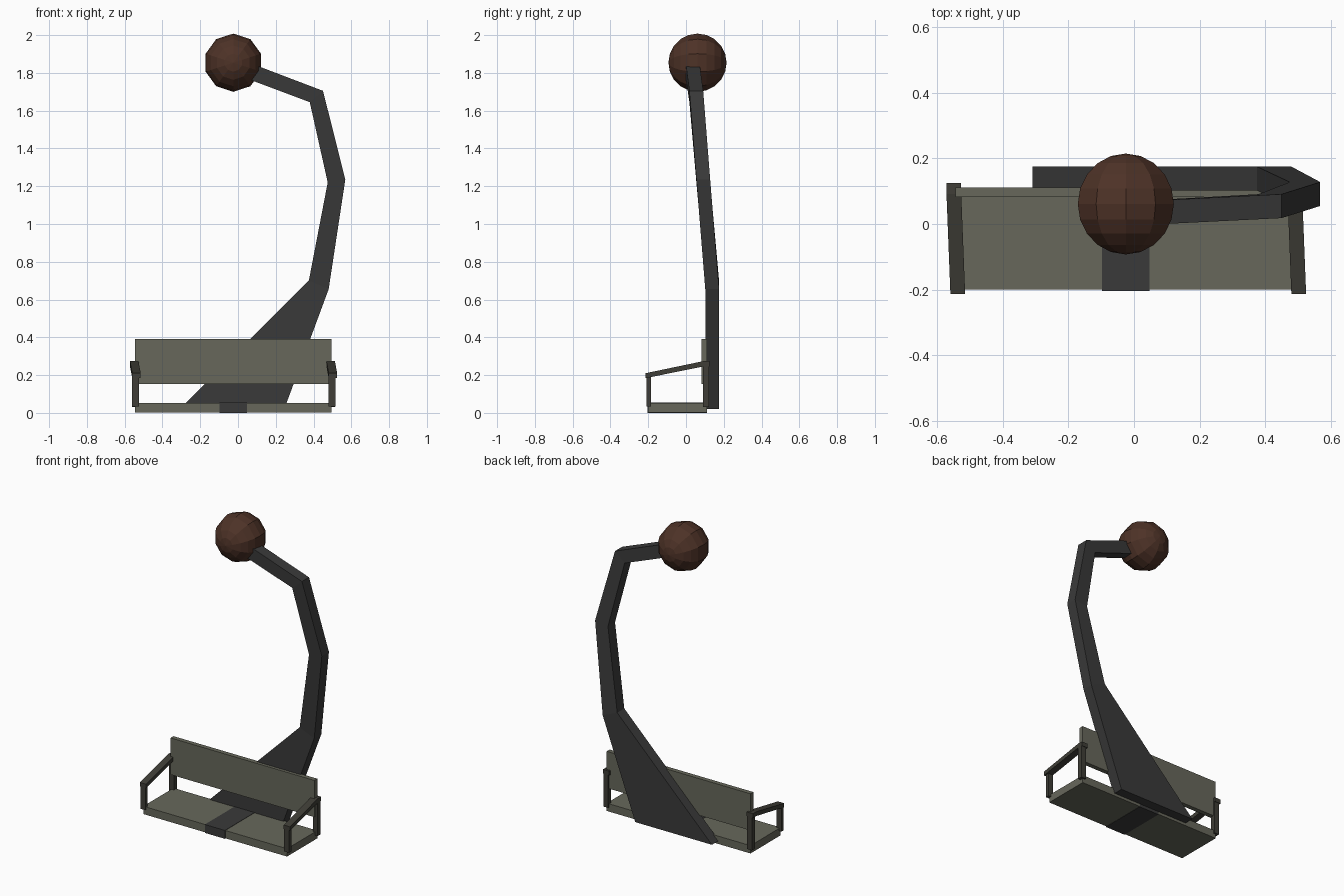
import bpy, bmesh, math
from mathutils import Matrix

if "Cube" in bpy.data.objects:
    bpy.data.objects.remove(bpy.data.objects["Cube"])


def material(name, rgb):
    m = bpy.data.materials.new(name)
    m.diffuse_color = (*rgb, 1)
    m.use_nodes = True
    m.node_tree.nodes["Principled BSDF"].inputs["Base Color"].default_value = m.diffuse_color
    return m


SLAT = material("olive_slats", (0.135, 0.137, 0.105))
DARK = material("dark_arms", (0.05, 0.048, 0.038))
STEEL = material("charcoal_mast", (0.042, 0.042, 0.042))
BROWN = material("brown_globe", (0.075, 0.032, 0.02))


def finish(name, bm, mat):
    bmesh.ops.recalc_face_normals(bm, faces=bm.faces)
    me = bpy.data.meshes.new(name)
    bm.to_mesh(me)
    bm.free()
    me.materials.append(mat)
    ob = bpy.data.objects.new(name, me)
    bpy.context.collection.objects.link(ob)
    return ob


def loft(name, sections, mat):
    """Skin a chain of four-point sections and cap both ends."""
    bm = bmesh.new()
    rings = [[bm.verts.new(p) for p in s] for s in sections]
    for a, b in zip(rings, rings[1:]):
        for i in range(4):
            j = (i + 1) % 4
            bm.faces.new((a[i], a[j], b[j], b[i]))
    bm.faces.new(rings[0])
    bm.faces.new(rings[-1])
    return finish(name, bm, mat)


def xz(x0, x1, y, z0, z1):
    return [(x0, y, z0), (x1, y, z0), (x1, y, z1), (x0, y, z1)]


def box(name, x0, x1, y0, y1, z0, z1, mat):
    return loft(name, [xz(x0, x1, y0, z0, z1), xz(x0, x1, y1, z0, z1)], mat)


# Bench seat, backrest and the strap around the seat
box("seat", -0.545, 0.495, -0.2, 0.112, 0.002, 0.053, SLAT)
box("backrest", -0.545, 0.495, 0.082, 0.112, 0.152, 0.392, SLAT)
box("seat_strap", -0.097, 0.048, -0.204, 0.112, 0.0, 0.055, STEEL)

# Armrests: two posts and a sloping, slightly skewed rail on each side
for side, dx in (("left", 0), ("right", 1.04)):
    box(side + "_front_post", dx - 0.56, dx - 0.525, -0.208, -0.185, 0.035, 0.2, DARK)
    box(side + "_rear_post", dx - 0.562, dx - 0.527, 0.09, 0.122, 0.03, 0.262, DARK)
    loft(side + "_arm_rail",
         [xz(dx - 0.56, dx - 0.515, -0.214, 0.184, 0.21),
          xz(dx - 0.572, dx - 0.527, 0.092, 0.246, 0.274),
          xz(dx - 0.572, dx - 0.527, 0.125, 0.246, 0.274)], DARK)

# Curved mast: (left x, z), (right x, z), front y
path = [((-0.31, 0.02), (0.245, 0.02), 0.102),
        ((0.375, 0.70), (0.48, 0.655), 0.102),
        ((0.475, 1.22), (0.568, 1.235), 0.055),
        ((0.38, 1.645), (0.45, 1.705), 0.018),
        ((0.06, 1.765), (0.09, 1.842), 0.0)]
loft("mast", [[(l[0], y, l[1]), (r[0], y, r[1]),
               (r[0], y + 0.073, r[1]), (l[0], y + 0.073, l[1])]
              for l, r, y in path], STEEL)

# Faceted lamp globe with its poles along y
bm = bmesh.new()
bmesh.ops.create_uvsphere(
    bm, u_segments=10, v_segments=10, radius=0.154,
    matrix=Matrix.Translation((-0.025, 0.061, 1.854)) @ Matrix.Rotation(math.pi / 2, 4, 'X'))
finish("lamp_globe", bm, BROWN)
